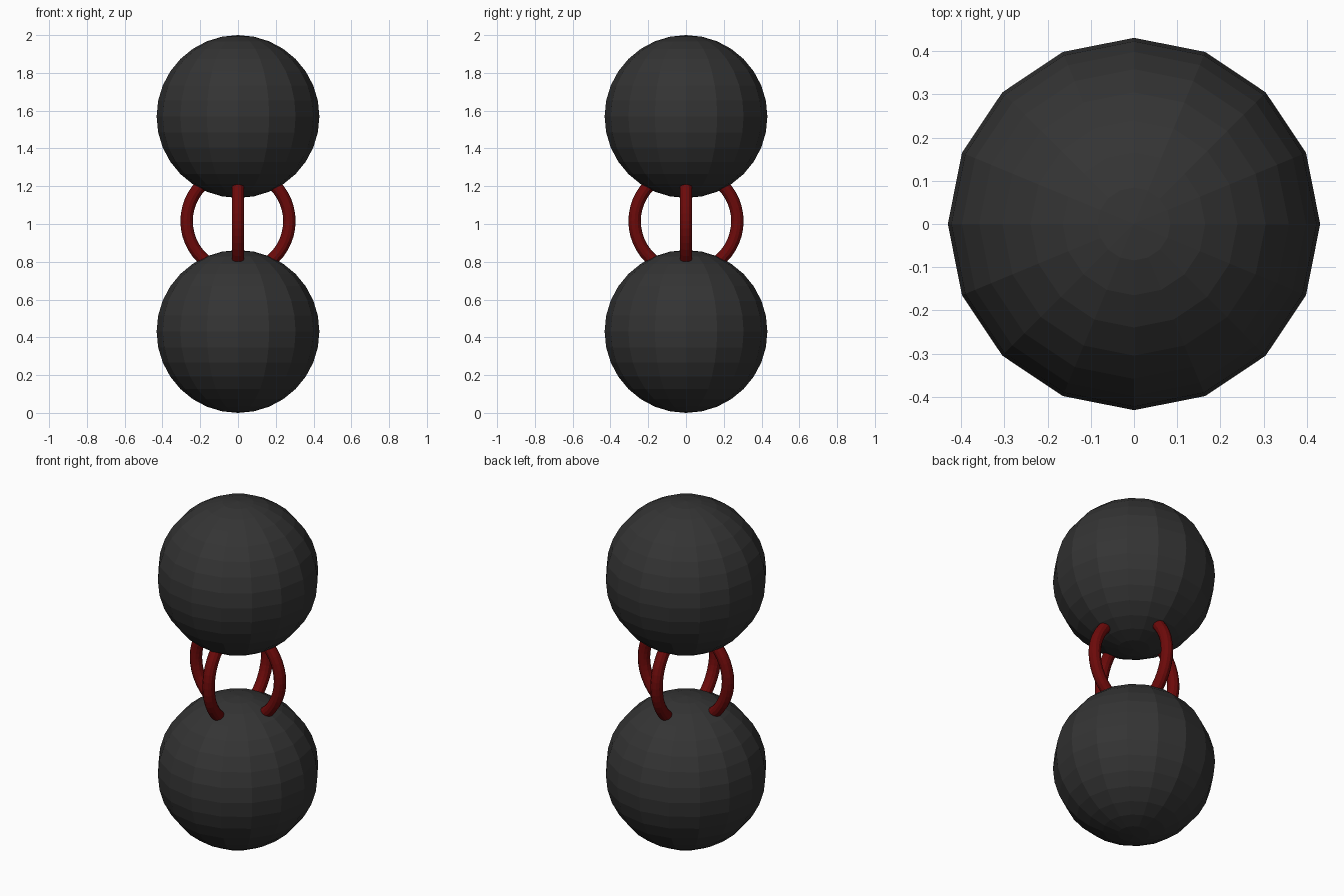
import bpy
import math

if "Cube" in bpy.data.objects:
    bpy.data.objects.remove(bpy.data.objects["Cube"])


def material(name, color):
    m = bpy.data.materials.new(name)
    m.diffuse_color = (*color, 1.0)
    m.use_nodes = True
    m.node_tree.nodes["Principled BSDF"].inputs["Base Color"].default_value = m.diffuse_color
    return m


dark_grey = material("dark_grey", (0.034, 0.034, 0.034))
dark_red = material("dark_red", (0.15, 0.003, 0.003))

BALL_R = 0.431

# Two faceted balls, one above the other
for name, z in (("lower_ball", BALL_R), ("upper_ball", 2.0 - BALL_R)):
    bpy.ops.mesh.primitive_uv_sphere_add(segments=16, ring_count=16,
                                         radius=BALL_R, location=(0, 0, z))
    ball = bpy.context.object
    ball.name = name
    ball.data.materials.append(dark_grey)

# Two upright crossed rings linking the balls
for name, turn in (("side_ring", 0), ("front_back_ring", math.pi / 2)):
    bpy.ops.mesh.primitive_torus_add(major_radius=0.272, minor_radius=0.033,
                                     major_segments=48, minor_segments=12,
                                     location=(0, 0, 1.015),
                                     rotation=(math.pi / 2, 0, turn))
    ring = bpy.context.object
    ring.name = name
    ring.data.materials.append(dark_red)
